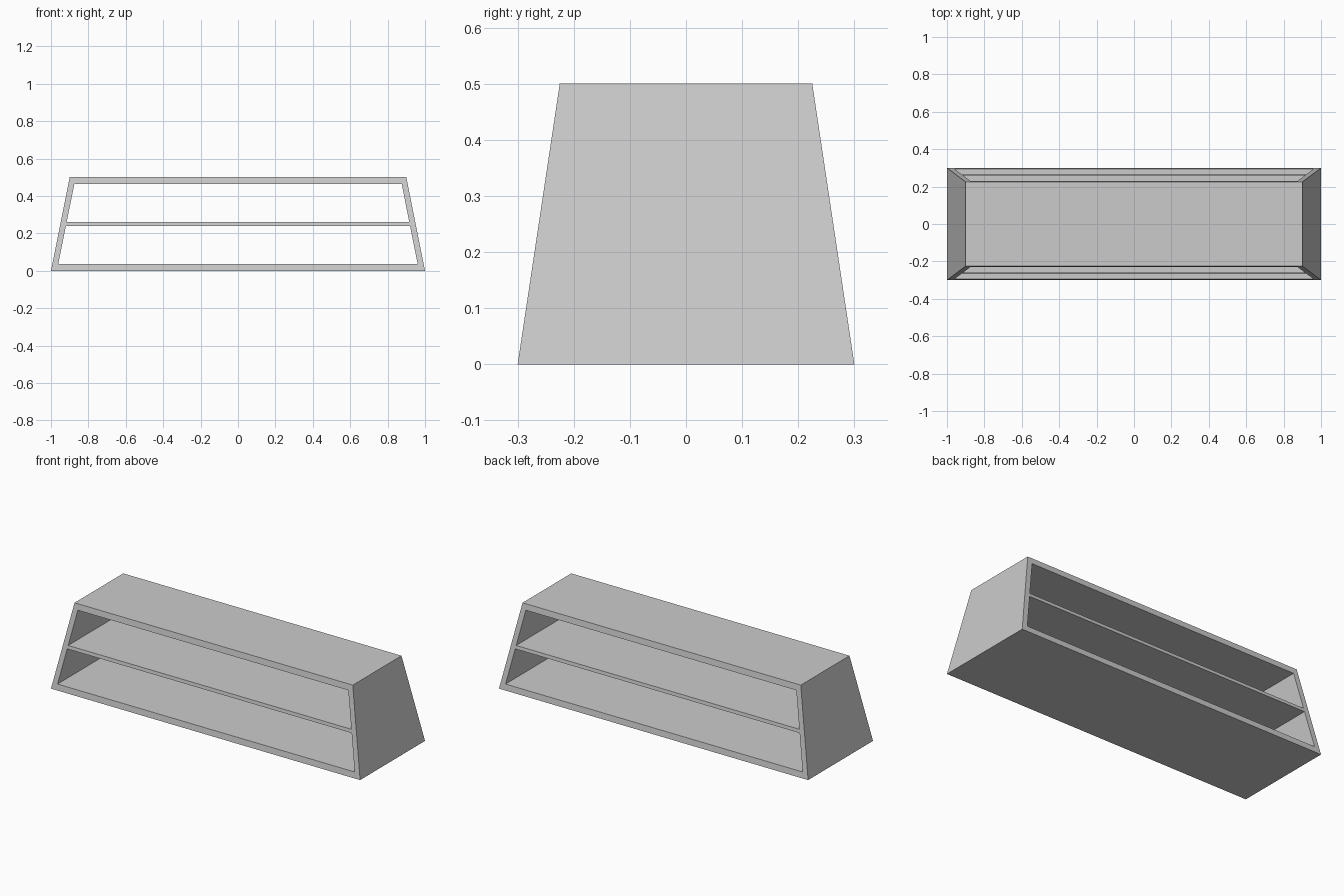
import bpy, bmesh

if "Cube" in bpy.data.objects:
    bpy.data.objects.remove(bpy.data.objects["Cube"])

H = 0.5
WALL, BOARD, SHELF = 0.032, 0.035, 0.02


def half_width(z):
    return 1.0 - 0.2 * z


def half_depth(z):
    return 0.3 - 0.15 * z


def outline(z0, z1, inset=0.0):
    """Trapezoid in the front plane, following the sloping ends."""
    a, b = half_width(z0) - inset, half_width(z1) - inset
    return [(-a, z0), (a, z0), (b, z1), (-b, z1)]


def make_object(name, bm):
    bmesh.ops.recalc_face_normals(bm, faces=bm.faces)
    mesh = bpy.data.meshes.new(name)
    bm.to_mesh(mesh)
    bm.free()
    obj = bpy.data.objects.new(name, mesh)
    bpy.context.collection.objects.link(obj)
    return obj


def loop(bm, points, side):
    return [bm.verts.new((x, side * half_depth(z), z)) for x, z in points]


# Tapered outer case, open at front and back
bm = bmesh.new()
outer, inner = outline(0, H), outline(BOARD, H - BOARD, WALL)
of, ob = loop(bm, outer, -1), loop(bm, outer, 1)
nf, nb = loop(bm, inner, -1), loop(bm, inner, 1)
for a, b in ((of, ob), (nf, nb), (of, nf), (ob, nb)):
    for i in range(4):
        j = (i + 1) % 4
        bm.faces.new((a[i], a[j], b[j], b[i]))
make_object("case", bm)

# Middle shelf, flush with the sloping front and back
bm = bmesh.new()
board = outline(H / 2 - SHELF / 2, H / 2 + SHELF / 2, WALL)
f, b = loop(bm, board, -1), loop(bm, board, 1)
bm.faces.new(f)
bm.faces.new(b)
for i in range(4):
    j = (i + 1) % 4
    bm.faces.new((f[i], f[j], b[j], b[i]))
make_object("middle_shelf", bm)
